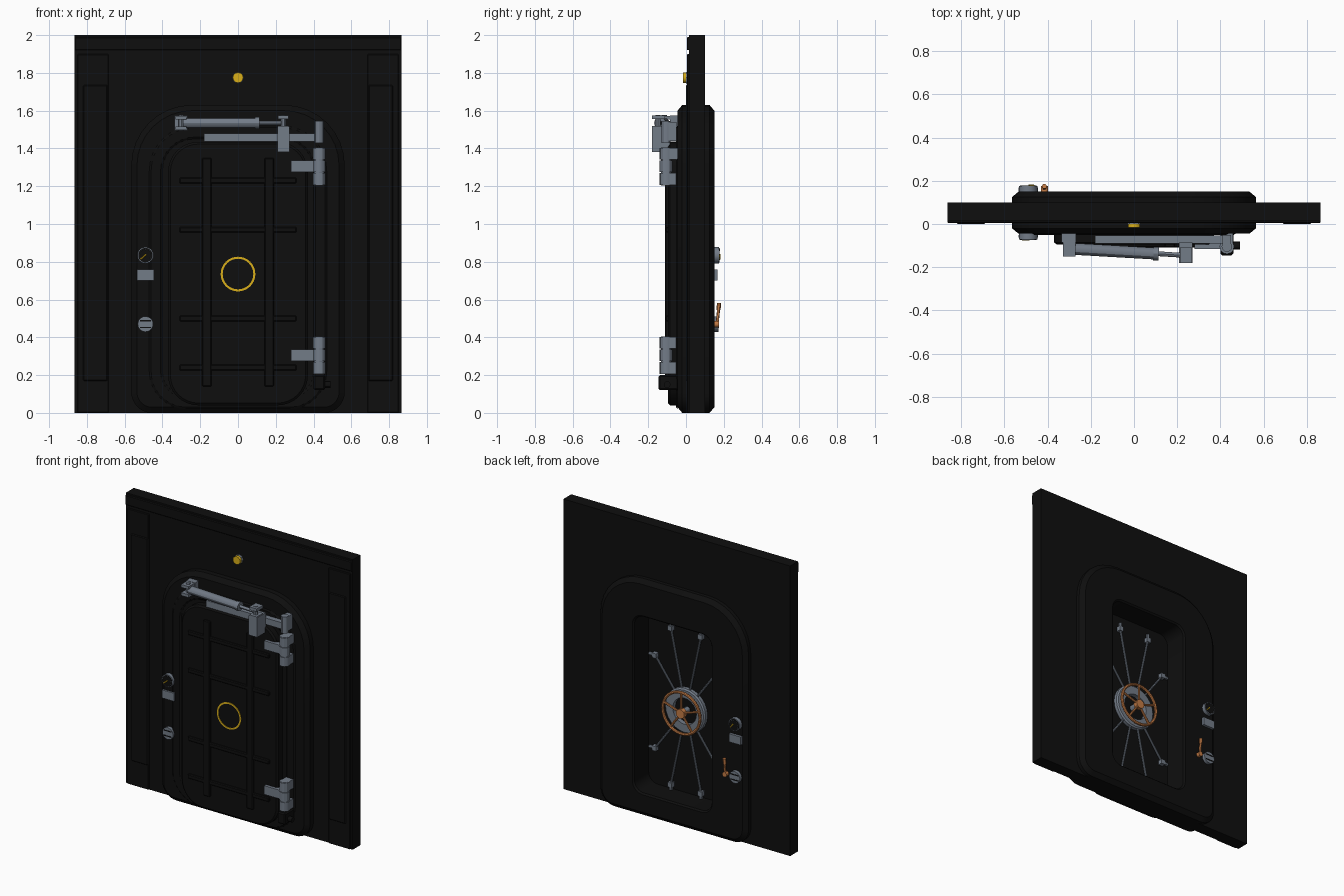
import bpy, bmesh, math
from mathutils import Vector

if "Cube" in bpy.data.objects:
    bpy.data.objects.remove(bpy.data.objects["Cube"])


def material(name, rgb):
    m = bpy.data.materials.new(name)
    m.use_nodes = True
    m.diffuse_color = (*rgb, 1)
    m.node_tree.nodes["Principled BSDF"].inputs["Base Color"].default_value = (*rgb, 1)
    return m


BLACK = material("black paint", (0.0045, 0.0045, 0.0045))
GREY = material("slate steel", (0.17, 0.2, 0.245))
YELLOW = material("warning yellow", (0.7, 0.43, 0.01))
COPPER = material("copper", (0.56, 0.2, 0.06))


def finish(name, bm, mat):
    bmesh.ops.remove_doubles(bm, verts=bm.verts, dist=1e-5)
    bmesh.ops.recalc_face_normals(bm, faces=bm.faces)
    mesh = bpy.data.meshes.new(name)
    bm.to_mesh(mesh)
    bm.free()
    mesh.materials.append(mat)
    ob = bpy.data.objects.new(name, mesh)
    bpy.context.collection.objects.link(ob)
    bpy.ops.object.select_all(action="DESELECT")
    bpy.context.view_layer.objects.active = ob
    ob.select_set(True)
    bpy.ops.object.shade_smooth_by_angle(angle=math.radians(30))
    return ob


def box(name, xs, ys, zs, mat=BLACK, bevel=0):
    bm = bmesh.new()
    bmesh.ops.create_cube(bm, size=1)
    for v in bm.verts:
        v.co = [(a + b) / 2 + c * (b - a) for (a, b), c in zip((xs, ys, zs), v.co)]
    if bevel:
        bmesh.ops.bevel(bm, geom=bm.edges[:], offset=bevel, segments=1, affect="EDGES")
    return finish(name, bm, mat)


def rod(name, p, q, r, mat=GREY, sides=12):
    p, q = Vector(p), Vector(q)
    bm = bmesh.new()
    bmesh.ops.create_cone(bm, cap_ends=True, segments=sides, radius1=r, radius2=r, depth=(q - p).length)
    turn = (q - p).to_track_quat("Z", "Y")
    for v in bm.verts:
        v.co = turn @ v.co + (p + q) / 2
    return finish(name, bm, mat)


def outline(y, half, z0, z1, r_low=0, r_high=0, inset=0):
    """Rounded rectangle in the x-z plane at depth y."""
    half, z0, z1 = half - inset, z0 + inset, z1 - inset
    pts = []
    for k, (sx, sz) in enumerate(((1, 1), (-1, 1), (-1, -1), (1, -1))):
        r = max((r_high if sz > 0 else r_low) - inset, 0)
        cx, cz = sx * (half - r), (z1 - r if sz > 0 else z0 + r)
        for i in range(9):
            a = math.pi / 2 * (k + i / 8)
            pts.append((cx + r * math.cos(a), y, cz + r * math.sin(a)))
    return pts


def circle(y, r, cz, n=32):
    return [(r * math.cos(math.tau * i / n), y, cz + r * math.sin(math.tau * i / n)) for i in range(n)]


def loft(name, loops, mat=BLACK, closed=True):
    """Skin matching loops; closed makes a ring, open gets end caps."""
    bm = bmesh.new()
    rows = [[bm.verts.new(p) for p in loop] for loop in loops]
    n = len(rows[0])
    for a, b in zip(rows, rows[1:] + (rows[:1] if closed else [])):
        for i in range(n):
            bm.faces.new((a[i], a[(i + 1) % n], b[(i + 1) % n], b[i]))
    if not closed:
        bm.faces.new(rows[0])
        bm.faces.new(rows[-1])
    return finish(name, bm, mat)


# Bulkhead wall with its opening and raised trim
HOLE = (0.4, 0.1, 1.45, 0.1, 0.1)
loft("wall", [outline(0.015, 0.865, 0, 2), outline(0.1, 0.865, 0, 2), outline(0.1, *HOLE), outline(0.015, *HOLE)])
box("wall_header", (-0.865, 0.865), (0.004, 0.02), (1.92, 1.99), bevel=0.005)
for side, s in (("left", 1), ("right", -1)):
    xs = sorted((s * 0.685, s * 0.85))
    box(side + "_wall_strip", xs, (0.006, 0.02), (0, 1.9), bevel=0.004)
    box(side + "_wall_panel", sorted((s * 0.69, s * 0.82)), (-0.001, 0.02), (0.17, 1.735), bevel=0.005)

# Door frame with chamfered rims
RIM = (0.565, 0, 1.63, 0.11, 0.32)
OPEN = (0.295, 0.16, 1.375, 0.07, 0.07)
loft("door_frame", [
    outline(-0.045, *RIM, 0.03), outline(-0.02, *RIM), outline(0.125, *RIM), outline(0.15, *RIM, 0.03),
    outline(0.15, *OPEN, -0.01), outline(0.14, *OPEN), outline(-0.045, *OPEN)])
RIM2 = (0.47, 0.02, 1.52, 0.2, 0.24)
loft("front_seal_lip", [outline(-0.045, *RIM2), outline(-0.052, *RIM2, 0.01), outline(-0.052, *RIM2, 0.06),
                        outline(-0.045, *RIM2, 0.07)])

# Door slab, inner plug and stiffening ribs
LEAF = (0.37, 0.04, 1.435, 0.16, 0.16)
loft("door", [outline(-0.046, *LEAF), outline(-0.085, *LEAF), outline(-0.095, *LEAF, 0.012)], closed=False)
loft("door_plug", [outline(-0.06, *OPEN), outline(-0.015, *OPEN)], closed=False)
for x in (-0.165, 0.165):
    box("door_upright_rib", (x - 0.025, x + 0.025), (-0.11, -0.09), (0.14, 1.35), bevel=0.005)
for z in (0.24, 0.5, 0.97, 1.23):
    box("door_cross_rib", (-0.31, 0.31), (-0.108, -0.09), (z - 0.015, z + 0.015), bevel=0.005)
WHEEL_Z = 0.735
loft("door_ring_mark", [circle(y, r, WHEEL_Z) for y, r in
                        ((-0.09, 0.092), (-0.099, 0.092), (-0.099, 0.081), (-0.09, 0.081))], YELLOW)

# Hinges
HX, HY = 0.43, -0.105
for name, z in (("upper", 1.305), ("lower", 0.305)):
    for i in (-1, 0, 1):
        c = z + i * 0.067
        rod(name + "_hinge_knuckle", (HX, HY, c - 0.031), (HX, HY, c + 0.031), 0.034)
        if i:
            box(name + "_hinge_foot", (HX - 0.028, HX + 0.028), (HY, -0.04), (c - 0.031, c + 0.031), GREY)
    rod(name + "_hinge_pin", (HX, HY, z - 0.1), (HX, HY, z + 0.1), 0.028)
    box(name + "_hinge_arm", (0.28, HX), (-0.115, -0.08), (z - 0.03, z + 0.03), GREY)
box("door_stop", (0.4, 0.46), (-0.145, -0.04), (0.12, 0.2), bevel=0.008)
rod("door_stop_bumper", (0.45, -0.1, 0.15), (0.49, -0.1, 0.15), 0.018, BLACK)

# Opening bar and hydraulic ram
rod("swing_pivot", (HX, HY, 1.43), (HX, HY, 1.545), 0.024)
box("swing_pivot_foot", (HX - 0.02, HX + 0.02), (HY, -0.05), (1.44, 1.54), GREY)
box("swing_bar", (-0.18, HX), (-0.09, -0.053), (1.436, 1.48), GREY)
box("ram_bracket", (0.208, 0.272), (-0.18, -0.085), (1.38, 1.515), GREY)
for z0 in (1.5, 1.555):
    box("ram_front_fork", (0.212, 0.268), (-0.18, -0.11), (z0, z0 + 0.02), GREY)
box("ram_mount", (-0.335, -0.268), (-0.085, -0.045), (1.495, 1.575), GREY)
for z0 in (1.497, 1.553):
    box("ram_rear_fork", (-0.33, -0.272), (-0.15, -0.08), (z0, z0 + 0.02), GREY)
for x, y in ((-0.3, -0.115), (0.24, -0.148)):
    rod("ram_pin", (x, y, 1.495), (x, y, 1.578), 0.014)
rod("ram_cylinder", (-0.29, -0.115, 1.535), (0.11, -0.138, 1.535), 0.027)
rod("ram_collar", (0.09, -0.137, 1.535), (0.115, -0.138, 1.535), 0.031)
rod("ram_piston", (0.1, -0.137, 1.535), (0.24, -0.146, 1.535), 0.011)

# Warning lamp
rod("lamp_base", (0, 0.02, 1.775), (0, 0, 1.775), 0.031, GREY, 8)
rod("lamp_lens", (0, 0.01, 1.775), (0, -0.017, 1.775), 0.028, YELLOW, 12)

# Instruments on both sides of the frame
GX = -0.49
for name, s, y in (("front", -1, -0.045), ("back", 1, 0.15)):
    def at(x, depth, z):
        return (GX + x, y + s * depth, z)
    rod(name + "_gauge_case", at(0, -0.01, 0.835), at(0, 0.026, 0.835), 0.043, GREY, 24)
    rod(name + "_gauge_face", at(0, 0.02, 0.835), at(0, 0.028, 0.835), 0.038, BLACK, 24)
    rod(name + "_gauge_needle", at(0.004, 0.029, 0.839), at(s * 0.026, 0.029, 0.813), 0.004, YELLOW, 6)
    for i in range(7):
        a = math.radians(-30 + 40 * i)
        c, d = math.cos(a), math.sin(a)
        rod(name + "_gauge_tick", at(0.028 * c, 0.028, 0.835 + 0.028 * d),
            at(0.034 * c, 0.028, 0.835 + 0.034 * d), 0.0015, GREY, 4)
    box(name + "_label_plate", (GX - 0.045, GX + 0.045), sorted((y - 0.005, y + s * 0.018)), (0.702, 0.758), GREY)
    rod(name + "_valve_disc", at(0, -0.01, 0.47), at(0, 0.022, 0.47), 0.041, GREY, 24)
    for dz in (-0.018, 0.018):
        box(name + "_valve_slot", (GX - 0.03, GX + 0.03), sorted((y, y + s * 0.025)),
            (0.467 + dz, 0.473 + dz), BLACK)

# Copper lever beside the back valve
rod("lever_boss", (-0.415, 0.145, 0.47), (-0.415, 0.175, 0.47), 0.017, COPPER)
rod("lever_arm", (-0.415, 0.165, 0.47), (-0.415, 0.175, 0.575), 0.008, COPPER)
rod("lever_grip", (-0.415, 0.172, 0.545), (-0.415, 0.175, 0.582), 0.011, COPPER)

# Lock disc, handwheel and locking rods on the back
loft("lock_disc", [circle(y, r, WHEEL_Z, 24) for y, r in
                   ((-0.02, 0.155), (0.008, 0.155), (0.016, 0.145), (0.016, 0.09), (-0.02, 0.09))], GREY)
loft("handwheel_rim", [circle(0.05 + 0.01 * math.sin(a), 0.142 + 0.01 * math.cos(a), WHEEL_Z)
                       for a in [math.tau * i / 8 for i in range(8)]], COPPER)
rod("handwheel_shaft", (0, -0.02, WHEEL_Z), (0, 0.05, WHEEL_Z), 0.022)
rod("handwheel_hub", (0, 0.035, WHEEL_Z), (0, 0.065, WHEEL_Z), 0.032, COPPER, 16)
for i in range(5):
    a = math.pi / 2 + math.tau * i / 5
    rod("handwheel_spoke", (0, 0.05, WHEEL_Z),
        (0.142 * math.cos(a), 0.05, WHEEL_Z + 0.142 * math.sin(a)), 0.008, COPPER, 8)
for sx in (1, -1):
    for sz in (1, -1):
        for x, dz, tip in ((0.115, 0.54, (0, 1)), (0.235, 0.32, (1, 0))):
            k = 0.14 / math.hypot(x, dz)
            end = (sx * x, 0, WHEEL_Z + sz * dz)
            rod("locking_rod", (sx * x * k, 0, WHEEL_Z + sz * dz * k), end, 0.0075, GREY, 8)
            rod("locking_bolt", end, (end[0] + sx * 0.045 * tip[0], 0, end[2] + sz * 0.045 * tip[1]), 0.012, GREY, 8)
            box("bolt_guide", (end[0] - 0.016, end[0] + 0.016), (-0.02, 0.014), (end[2] - 0.016, end[2] + 0.016), GREY)
